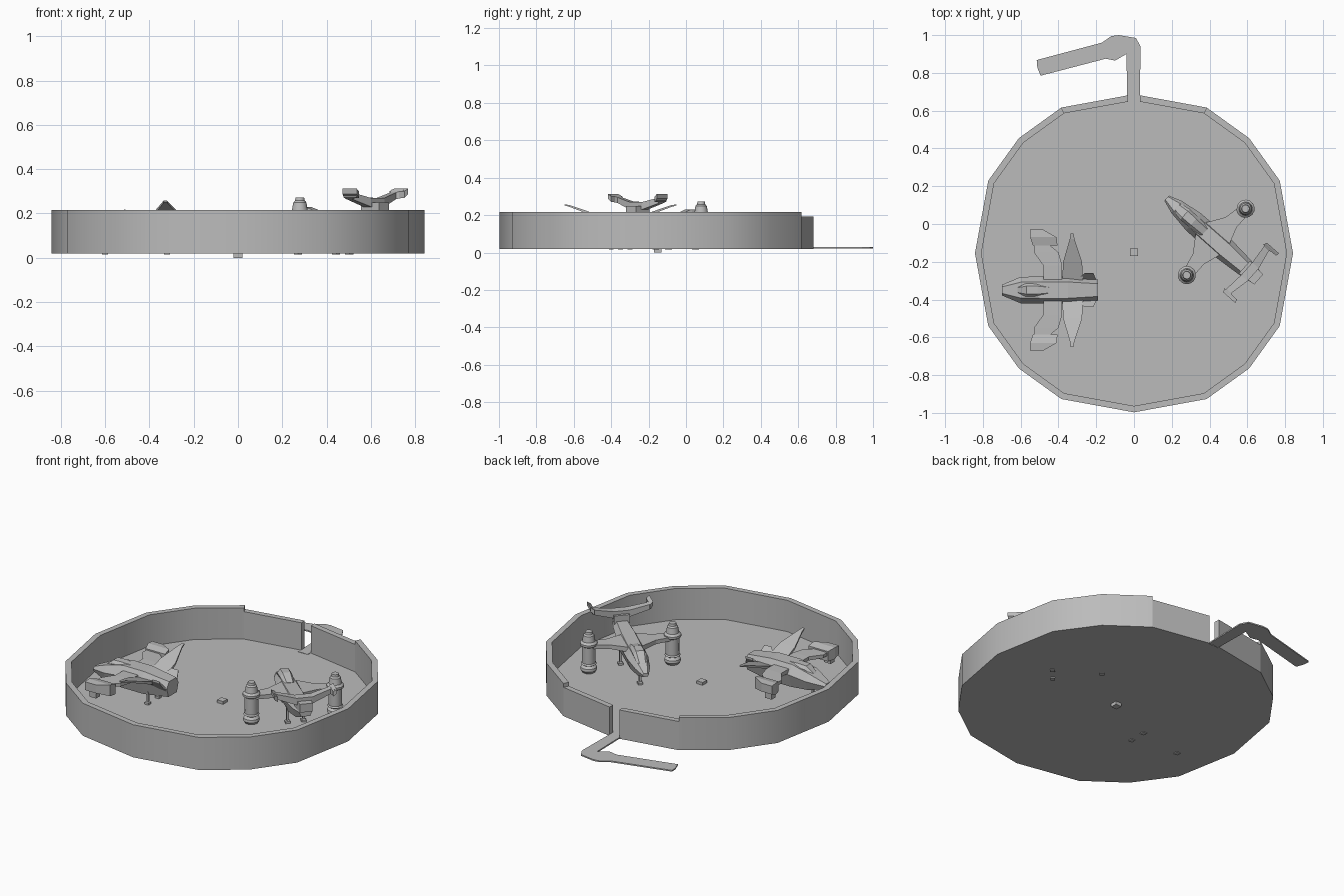
import bpy, bmesh, math
from mathutils import Matrix, Vector

if "Cube" in bpy.data.objects:
    bpy.data.objects.remove(bpy.data.objects["Cube"])

grey = bpy.data.materials.new("concrete_grey")
grey.diffuse_color = (0.5, 0.5, 0.5, 1)
grey.use_nodes = True
grey.node_tree.nodes["Principled BSDF"].inputs["Base Color"].default_value = grey.diffuse_color
CENTRE = Vector((0, -0.155, 0))


def make(name, verts, faces, mat=Matrix(), smooth=False):
    me = bpy.data.meshes.new(name)
    me.from_pydata([mat @ Vector(v) for v in verts], [], faces)
    bm = bmesh.new()
    bm.from_mesh(me)
    bmesh.ops.recalc_face_normals(bm, faces=bm.faces)
    bm.to_mesh(me)
    bm.free()
    me.materials.append(grey)
    ob = bpy.data.objects.new(name, me)
    bpy.context.collection.objects.link(ob)
    if smooth:
        bpy.context.view_layer.objects.active = ob
        ob.select_set(True)
        bpy.ops.object.shade_smooth_by_angle(angle=math.radians(32))
        ob.select_set(False)
    return ob


def skin(name, rings, mat=Matrix(), smooth=False):
    """Closed solid through rings that have equal point counts."""
    n = len(rings[0])
    faces = [tuple(range(n)), tuple(range((len(rings) - 1) * n, len(rings) * n))]
    for i in range(len(rings) - 1):
        for j in range(n):
            k = (j + 1) % n
            faces.append((i * n + j, i * n + k, (i + 1) * n + k, (i + 1) * n + j))
    return make(name, [p for r in rings for p in r], faces, mat, smooth)


def plate(name, outline, z0, z1, mat=Matrix()):
    return skin(name, [[(x, y, z) for x, y in outline] for z in (z0, z1)], mat)


def body(name, secs, mat):
    """Sections (u, half width, bottom z, top z) with chamfered upper corners."""
    rings = []
    for u, w, a, b in secs:
        m = a + (b - a) * 0.6
        rings.append([(u, -w * .7, a), (u, w * .7, a), (u, w, m),
                      (u, w * .6, b), (u, -w * .6, b), (u, -w, m)])
    return skin(name, rings, mat)


def wings(name, secs, mat):
    """Mirrored pair, sections (v, u0, u1, z, thickness)."""
    for s, side in ((1, "left"), (-1, "right")):
        rings = [[(a, s * v, z - t / 2), (b, s * v, z - t / 2),
                  (b, s * v, z + t / 2), (a, s * v, z + t / 2)]
                 for v, a, b, z, t in secs]
        skin(f"{name}_{side}", rings, mat)


def lathe(name, profile, mat, n=12):
    rings = [[(r * math.cos(2 * math.pi * i / n), r * math.sin(2 * math.pi * i / n), z)
              for i in range(n)] for r, z in profile]
    return skin(name, rings, mat, True)


def gear(name, spots, top, mat):
    for i, (u, v) in enumerate(spots):
        rings = [[(u + dx * s, v + dy * s, z) for dx, dy in ((-1, -1), (1, -1), (1, 1), (-1, 1))]
                 for s, z in ((.013, .015), (.013, .04), (.006, .045), (.006, top))]
        skin(f"{name}_{i}", rings, mat)


# Round basin: sixteen corners, starting right of the rear doorway
angles = [q * 90 + a for q in range(4) for a in (0, 26.5, 45, 63.5)]


def corner(i, inset, z):
    a = math.radians(angles[i % 16])
    r = (0.842 if i % 4 == 0 else 0.862) - inset
    return CENTRE + Vector((r * math.cos(a), r * math.sin(a), z))


def section(o, i, top):
    return [(o.x, o.y, .02), (o.x, o.y, top), (i.x, i.y, top), (i.x, i.y, .02)]


plate("floor", [corner(i, 0.01, 0).xy for i in range(16)], .02, .028)
skin("main_wall", [section(corner(i, 0, 0), corner(i, .034, 0), .216)
                   for i in range(5 - 16, 4)][::-1], smooth=True)

# Lower walls either side of the doorway
for idx, side in ((3, "right"), (5, "left")):
    t = 0.915
    o = corner(idx, 0, 0).lerp(corner(4, 0, 0), t)
    n = corner(idx, .034, 0).lerp(corner(4, .034, 0), t)
    skin("low_wall_" + side, [section(corner(idx, 0, 0), corner(idx, .034, 0), .193),
                              section(o, n, .193)])

# Bent access path
plate("path", [(-.035, .62), (.03, .62), (.035, .94), (.01, .985), (-.08, 1), (-.12, .995),
               (-.17, .96), (-.515, .868), (-.512, .83), (-.495, .785), (-.15, .875),
               (-.1, .865), (-.04, .9)], .022, .03)

# Centre marker block
plate("centre_block", [(x, y - .15) for x, y in ((-.02, -.02), (.02, -.02), (.02, .02), (-.02, .02))],
      0, .045)

# Tilt engine aircraft, nose towards the rear left (u runs to the tail)
A = Matrix.Translation((.435, -.095, 0)) @ Matrix.Rotation(math.radians(-41.5), 4, 'Z')
body("tilt_fuselage", [(-.35, .018, .13, .15), (-.28, .042, .11, .178), (-.16, .06, .1, .2),
                       (.06, .062, .1, .21), (.2, .05, .13, .215), (.29, .036, .17, .215)], A)
body("tilt_canopy", [(-.28, .028, .16, .176), (-.22, .038, .17, .228),
                     (-.16, .036, .17, .23), (-.08, .03, .19, .206)], A)
wings("tilt_wing", [(.04, -.11, .06, .188, .03), (.13, -.05, .03, .188, .024),
                    (.225, -.03, .03, .188, .022)], A)
wings("tilt_tail", [(0, .215, .262, .25, .04), (.045, .215, .262, .25, .04),
                    (.15, .205, .24, .28, .03), (.165, .2, .28, .29, .035)], A)
wings("tilt_tail_tip", [(.155, .195, .285, .285, .03), (.175, .205, .29, .3, .024)], A)
plate("tail_block", [(.2, -.045), (.3, -.035), (.3, .035), (.2, .045)], .2, .25, A)
engine = [(.012, .022), (.036, .03), (.046, .045), (.044, .06), (.032, .072), (.044, .08),
          (.038, .088), (.037, .185), (.048, .192), (.048, .205), (.036, .216),
          (.03, .25), (.022, .258), (.02, .272)]
for s, side in ((1, "left"), (-1, "right")):
    lathe("tilt_engine_" + side, engine, A @ Matrix.Translation((0, s * .235, 0)), 14)
gear("tilt_gear", [(-.22, 0), (.05, .045), (.05, -.045)], .12, A)

# Swept jet, nose to the left
B = Matrix.Translation((-.45, -.35, 0))
body("jet_fuselage", [(-.25, .028, .11, .14), (-.15, .07, .09, .185), (-.04, .072, .08, .212),
                      (.1, .072, .08, .212), (.26, .056, .1, .19)], B)
body("jet_canopy", [(-.17, .02, .16, .175), (-.12, .035, .17, .215),
                    (-.06, .035, .18, .217), (0, .025, .2, .212)], B)
wings("jet_foreplane", [(.04, -.03, .07, .175, .025), (.13, -.03, .07, .178, .022),
                        (.2, -.08, .05, .178, .02), (.25, -.08, -.01, .178, .018)], B)
wings("jet_engine", [(.235, -.085, .045, .165, .06), (.28, -.1, .04, .172, .068),
                     (.32, -.1, -.03, .178, .05)], B)
wings("jet_engine_foot", [(.262, -.085, -.04, .13, .04), (.3, -.085, -.04, .13, .04)], B)
wings("jet_wing", [(.05, .07, .18, .165, .02), (.15, .075, .175, .205, .014),
                   (.27, .11, .135, .248, .01), (.3, .115, .13, .255, .006)], B)
wings("jet_tail_fin", [(.055, .14, .25, .15, .02), (.09, .19, .235, .2, .012)], B)
gear("jet_gear", [(-.15, 0), (.13, .05), (.13, -.05)], .1, B)
